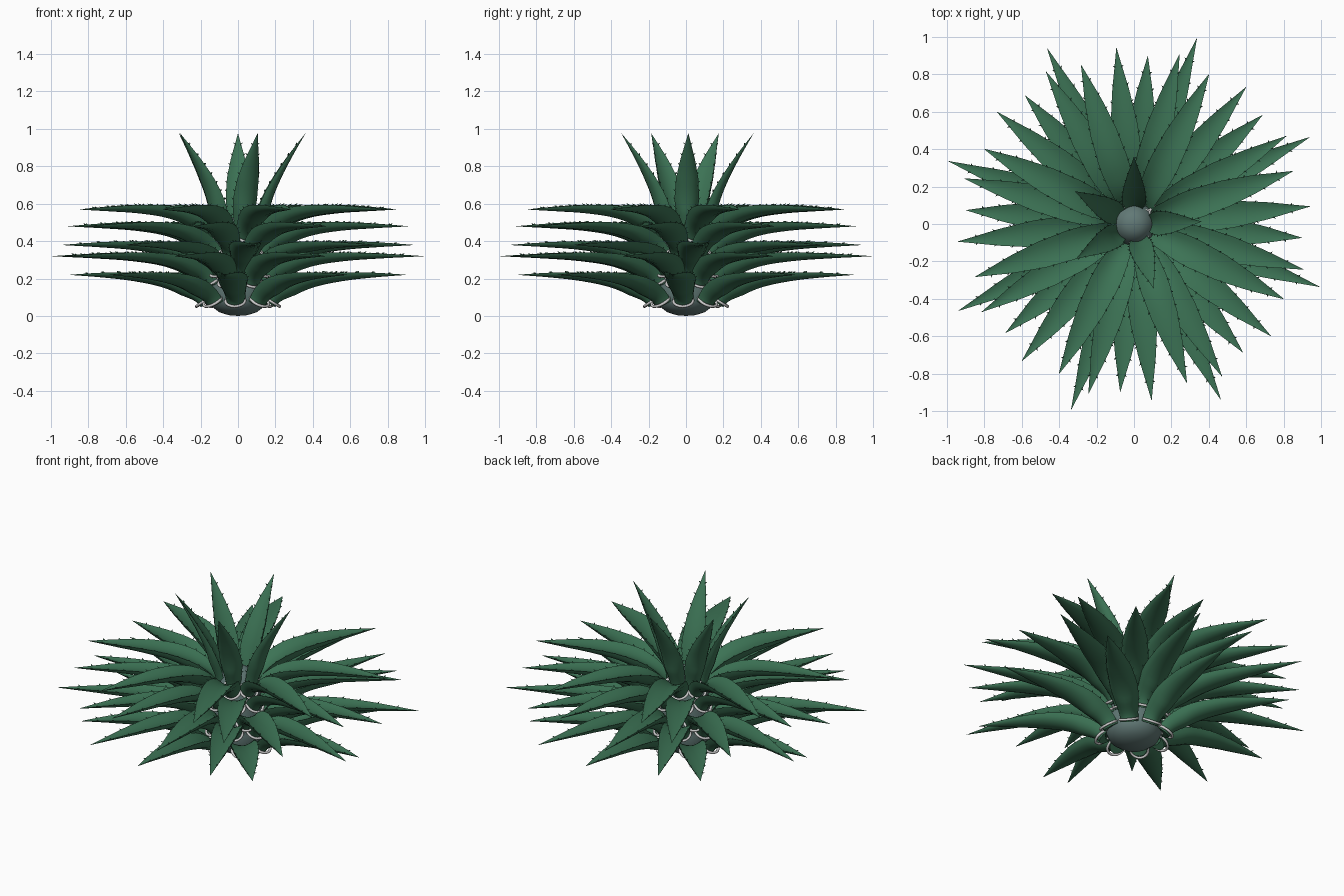
import bpy, bmesh, math
from mathutils import Vector, Matrix
from mathutils.geometry import interpolate_bezier

if "Cube" in bpy.data.objects:
    bpy.data.objects.remove(bpy.data.objects["Cube"])


def material(name, col):
    m = bpy.data.materials.new(name)
    m.diffuse_color = (*col, 1)
    m.use_nodes = True
    m.node_tree.nodes["Principled BSDF"].inputs["Base Color"].default_value = m.diffuse_color
    return m


green = material("leaf_green", (0.045, 0.17, 0.09))
grey_green = material("stem_grey", (0.12, 0.19, 0.18))
pale = material("collar_pale", (0.6, 0.6, 0.58))


def lerp_profile(keys, t):
    for (a, va), (b, vb) in zip(keys, keys[1:]):
        if t <= b:
            f = (t - a) / (b - a)
            f = f * f * (3 - 2 * f) if b < 0.6 else f
            return va + (vb - va) * f
    return keys[-1][1]


# half-width and belly depth along the leaf
WIDTH = [(0, 0.052), (0.42, 0.080), (0.62, 0.072), (0.8, 0.046), (0.93, 0.017), (1, 0.001)]
DEPTH = [(0, 0.060), (0.30, 0.078), (0.62, 0.050), (0.8, 0.030), (0.93, 0.012), (1, 0.001)]


def leaf_mesh(name, pts, scale=1.0, n=24, half=8):
    """Channelled, pointed leaf along a path in the x-z plane, with edge teeth."""
    path = interpolate_bezier(*[Vector((r, 0, z)) for r, z in pts], n)
    bm = bmesh.new()
    side = Vector((0, 1, 0))
    rings, frames = [], []
    for i, p in enumerate(path):
        tan = (path[min(i + 1, n - 1)] - path[max(i - 1, 0)]).normalized()
        up = tan.cross(side).normalized()
        if up.dot(Vector((-tan.z, 0, tan.x))) < 0:
            up = -up
        t = i / (n - 1)
        w, d = lerp_profile(WIDTH, t) * scale, lerp_profile(DEPTH, t) * scale
        ring = []
        for k in range(half + 1):              # rounded underside
            a = math.pi * k / half
            ring.append(bm.verts.new(p + side * w * math.cos(a) - up * d * math.sin(a)))
        for k in range(1, 6):                  # hollow upper face
            u = -1 + k / 3
            ring.append(bm.verts.new(p + side * w * u - up * d * 0.32 * (1 - u * u)))
        rings.append(ring)
        frames.append((p, tan, up, w))
    m = len(rings[0])
    for a, b in zip(rings, rings[1:]):
        for k in range(m):
            bm.faces.new((a[k], a[(k + 1) % m], b[(k + 1) % m], b[k]))
    bm.faces.new(rings[0])
    bm.faces.new(rings[-1])
    # small teeth along both edges
    for i in range(5, n - 1, 2):
        p, tan, up, w = frames[i]
        for s in (-1, 1):
            c = p + side * s * (w - 0.003)
            base = [bm.verts.new(c + tan * 0.006 * math.cos(a) + up * 0.005 * math.sin(a))
                    for a in (0, math.pi / 2, math.pi, 3 * math.pi / 2)]
            tip = bm.verts.new(c + side * s * 0.012 + tan * 0.008 + up * 0.007)
            for k in range(4):
                bm.faces.new((base[k], base[(k + 1) % 4], tip))
    bmesh.ops.recalc_face_normals(bm, faces=bm.faces)
    me = bpy.data.meshes.new(name)
    bm.to_mesh(me)
    bm.free()
    me.materials.append(green)
    me.shade_smooth()
    me.set_sharp_from_angle(angle=math.radians(40))
    # collar placement at the leaf foot
    p, tan, up, w = frames[0]
    foot = p + tan * 0.015 - up * 0.025 * scale
    return me, foot, tan


def collar_mesh(foot, tan, radius):
    bpy.ops.mesh.primitive_torus_add(major_radius=radius, minor_radius=0.008,
                                     major_segments=20, minor_segments=6)
    ob = bpy.context.object
    me = ob.data
    bpy.data.objects.remove(ob)
    rot = tan.to_track_quat('Z', 'Y').to_matrix().to_4x4()
    me.transform(Matrix.Translation(foot) @ rot)
    me.shade_smooth()
    me.materials.append(pale)
    return me


def whorl(name, pts, angles, scale=1.0, collar=True):
    me, foot, tan = leaf_mesh(name, pts, scale)
    meshes = [(name, me)]
    if collar:
        meshes.append((name + "_collar", collar_mesh(foot, tan, 0.052 * scale)))
    for label, data in meshes:
        for a in angles:
            ob = bpy.data.objects.new(label, data)
            ob.rotation_euler.z = math.radians(a)
            bpy.context.collection.objects.link(ob)


# spreading whorls: tip height, tip radius, first angle, foot radius, arch
for i, (z, r, a0, foot, arch) in enumerate([
        (0.22, 0.900, 40.3, 0.15, 0.02),
        (0.32, 1.047, 26.3, 0.14, 0.05),
        (0.38, 0.945, 5.7, 0.13, 0.05),
        (0.48, 0.940, 30.0, 0.12, 0.06),
        (0.57, 0.895, 18.4, 0.10, 0.07)]):
    pts = [(foot, z - 0.14), (0.24, z + arch), (0.55, z + 0.03), (r, z)]
    whorl(f"spreading_leaf_{i + 1}", pts, [a0 + 45 * k for k in range(8)])

# upright crown leaves
whorl("crown_leaf", [(0.075, 0.43), (0.09, 0.60), (0.17, 0.74), (0.36, 0.975)],
      [90, 151, 211, 287, 2], 0.82, False)

# stem: rounded foot tapering to a domed top
profile = [(0.0, 0.0), (0.05, 0.004), (0.10, 0.02), (0.14, 0.05), (0.158, 0.09), (0.155, 0.15),
           (0.145, 0.25), (0.13, 0.35), (0.11, 0.44), (0.08, 0.50), (0.04, 0.525), (0.0, 0.53)]
bm = bmesh.new()
vs = [bm.verts.new((r, 0, z)) for r, z in profile]
es = [bm.edges.new(e) for e in zip(vs, vs[1:])]
bmesh.ops.spin(bm, geom=vs + es, axis=(0, 0, 1), cent=(0, 0, 0), angle=math.tau, steps=32)
bmesh.ops.remove_doubles(bm, verts=bm.verts, dist=0.0005)
bmesh.ops.recalc_face_normals(bm, faces=bm.faces)
me = bpy.data.meshes.new("stem")
bm.to_mesh(me)
bm.free()
me.shade_smooth()
me.materials.append(grey_green)
bpy.context.collection.objects.link(bpy.data.objects.new("stem", me))
